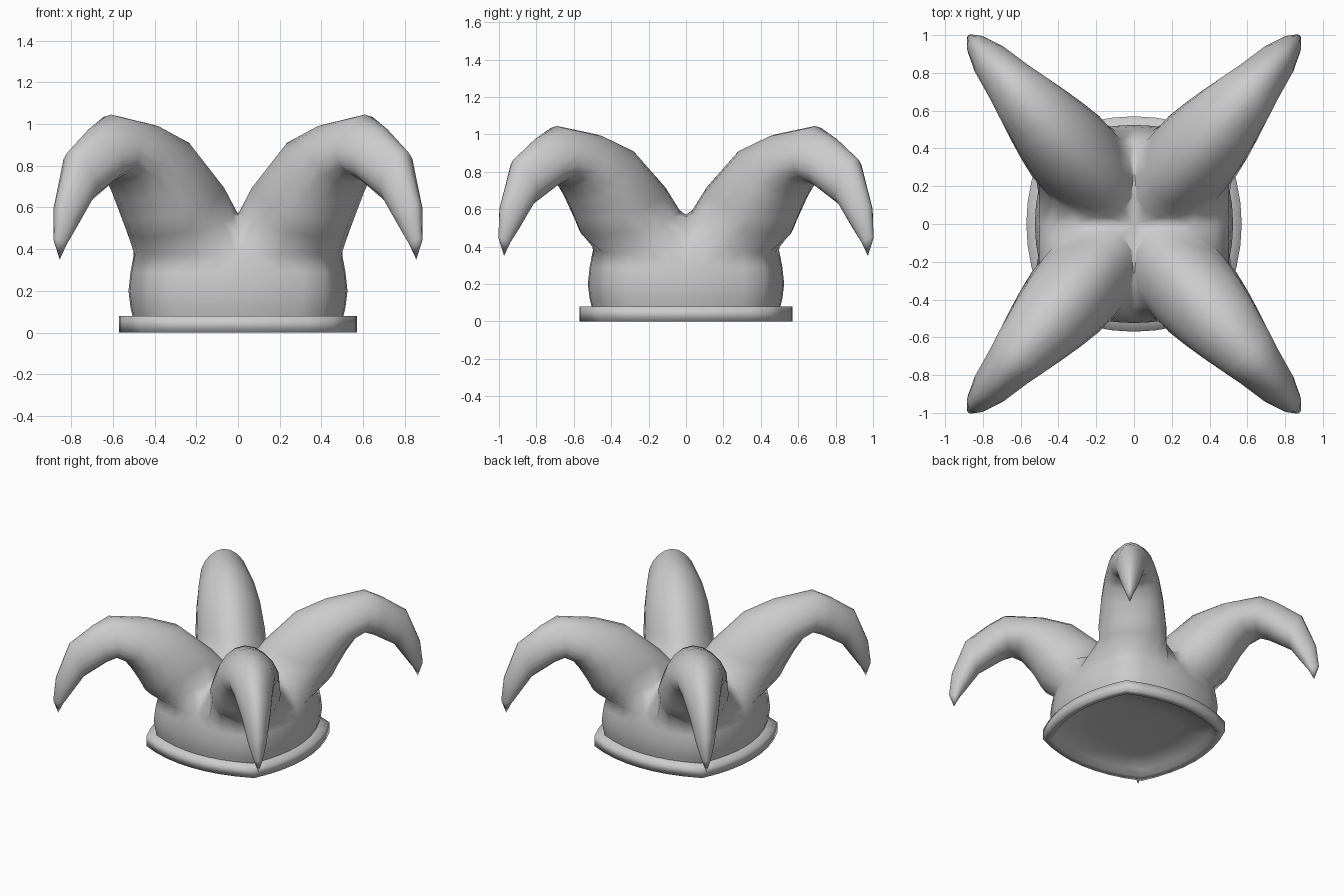
import bpy
import bmesh
from math import sin, cos, pi, sqrt
from mathutils import Vector

cube = bpy.data.objects.get("Cube")
if cube:
    bpy.data.objects.remove(cube, do_unlink=True)

grey = bpy.data.materials.new("plain grey felt")
grey.use_nodes = True
grey.diffuse_color = (0.6, 0.6, 0.6, 1)
grey.node_tree.nodes["Principled BSDF"].inputs["Base Color"].default_value = (0.6, 0.6, 0.6, 1)


def bowed_square(radius, angle, z):
    """Point on a square with bowed sides, snapped onto the axes."""
    c, s = cos(angle), sin(angle)
    major, minor = max(abs(c), abs(s)), min(abs(c), abs(s))
    r = 2 * radius / (major + sqrt(major ** 2 + 1.2 * minor ** 2))
    return Vector((round(r * c, 5), round(r * s, 5), z))


def bridge(bm, a, b, closed=True):
    n = len(a)
    for i in range(n if closed else n - 1):
        j = (i + 1) % n
        bm.faces.new((a[i], a[j], b[j], b[i]))


def close_to_point(bm, ring, point):
    tip = bm.verts.new(point)
    for i in range(len(ring)):
        bm.faces.new((ring[i], ring[(i + 1) % len(ring)], tip))


def add_ring(bm, points):
    return [bm.verts.new(p) for p in points]


def finish(bm, name):
    bmesh.ops.recalc_face_normals(bm, faces=bm.faces)
    mesh = bpy.data.meshes.new(name)
    bm.to_mesh(mesh)
    bm.free()
    mesh.materials.append(grey)
    for p in mesh.polygons:
        p.use_smooth = True
    obj = bpy.data.objects.new(name, mesh)
    bpy.context.collection.objects.link(obj)
    return obj


# Hat: one quarter of the band, running up into one drooping horn
bm = bmesh.new()
ARC = 8
lower = None
for radius, z in ((0.5, 0.06), (0.515, 0.12), (0.525, 0.2), (0.515, 0.29), (0.5, 0.37)):
    arc = add_ring(bm, [bowed_square(radius, i / ARC * pi / 2, z) for i in range(ARC + 1)])
    if lower:
        bridge(bm, lower, arc, closed=False)
    lower = arc

# Valley ridges between neighbouring horns, meeting at the crown centre
ridge = ((0.44, 0.48), (0.31, 0.56), (0.15, 0.57))
ring = lower + add_ring(bm, [(0, d, z) for d, z in ridge])
ring += add_ring(bm, [(0, 0, 0.55)])
ring += add_ring(bm, [(d, 0, z) for d, z in reversed(ridge)])

# Horn sections: upper (r, z), lower (r, z), half width
out = Vector((0.66, 0.751, 0))
side = Vector((-0.751, 0.66, 0))
sections = (
    ((0.09, 0.60), (0.67, 0.46), 0.24),
    ((0.19, 0.72), (0.71, 0.54), 0.24),
    ((0.42, 0.92), (0.77, 0.64), 0.22),
    ((0.64, 1.00), (0.83, 0.72), 0.195),
    ((0.92, 1.045), (0.89, 0.75), 0.16),
    ((1.04, 0.985), (0.96, 0.72), 0.135),
    ((1.21, 0.87), (1.12, 0.62), 0.1),
    ((1.31, 0.62), (1.21, 0.49), 0.062),
    ((1.33, 0.45), (1.26, 0.42), 0.03),
)
for top, bottom, width in sections:
    t = out * top[0] + Vector((0, 0, top[1]))
    b = out * bottom[0] + Vector((0, 0, bottom[1]))
    points = []
    for k in range(len(ring)):
        phi = (k - ARC / 2) * 2 * pi / len(ring)
        egg = width * sin(phi) * (1 + 0.2 * cos(phi))
        points.append((t + b) / 2 + (b - t) / 2 * cos(phi) + side * egg)
    upper = add_ring(bm, points)
    bridge(bm, ring, upper)
    ring = upper
close_to_point(bm, ring, out * 1.295 + Vector((0, 0, 0.35)))
hat = finish(bm, "four_horned_hat")
mirror = hat.modifiers.new("four quarters", "MIRROR")
mirror.use_axis = (True, True, False)
mirror.use_clip = True
mirror.merge_threshold = 0.001

# Brim: flat band with a shallow lining closing the underside
bm = bmesh.new()
profile = ((0.48, 0.08), (0.57, 0.08), (0.57, 0), (0.52, 0), (0.49, 0.04), (0.3, 0.06))
rings = [add_ring(bm, [bowed_square(r, i * pi / 16, z) for i in range(32)]) for r, z in profile]
for a, b in zip(rings, rings[1:]):
    bridge(bm, a, b)
close_to_point(bm, rings[-1], (0, 0, 0.065))
finish(bm, "brim")
